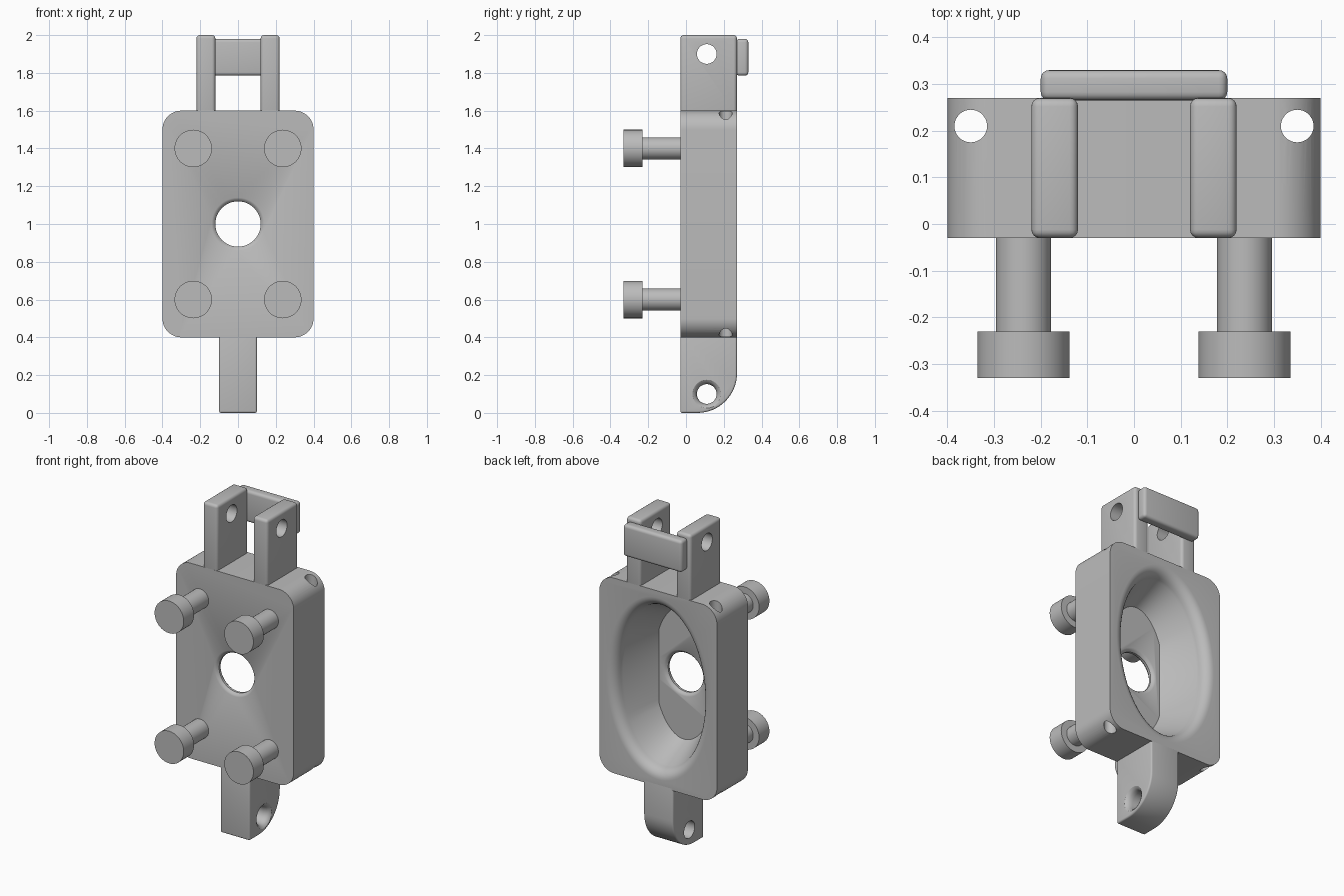
import bpy, bmesh, math
from mathutils import Vector

if "Cube" in bpy.data.objects:
    bpy.data.objects.remove(bpy.data.objects["Cube"])

grey = bpy.data.materials.new("plain grey")
grey.diffuse_color = (0.5, 0.5, 0.5, 1)
grey.use_nodes = True
grey.node_tree.nodes["Principled BSDF"].inputs["Base Color"].default_value = grey.diffuse_color


def loft(name, rings):
    """Closed solid skinned through rings of equal point count."""
    bm = bmesh.new()
    rows = [[bm.verts.new(p) for p in ring] for ring in rings]
    n = len(rows[0])
    for a, b in zip(rows, rows[1:]):
        for i in range(n):
            j = (i + 1) % n
            bm.faces.new((a[i], a[j], b[j], b[i]))
    bm.faces.new(rows[0][::-1])
    bm.faces.new(rows[-1])
    bmesh.ops.recalc_face_normals(bm, faces=bm.faces)
    mesh = bpy.data.meshes.new(name)
    bm.to_mesh(mesh)
    bm.free()
    mesh.materials.append(grey)
    ob = bpy.data.objects.new(name, mesh)
    bpy.context.collection.objects.link(ob)
    return ob


def turned(name, centre, axis, profile, n=48):
    """Round solid along an axis; profile holds (position, radius)."""
    rings = []
    for pos, r in profile:
        ring = []
        for i in range(n):
            t = 2 * math.pi * i / n
            p = Vector(centre)
            p[axis] = pos
            p[(axis + 1) % 3] += r * math.cos(t)
            p[(axis + 2) % 3] += r * math.sin(t)
            ring.append(p)
        rings.append(ring)
    return loft(name, rings)


def box(name, x0, x1, y0, y1, z0, z1):
    return loft(name, [[(x0, y0, z), (x1, y0, z), (x1, y1, z), (x0, y1, z)] for z in (z0, z1)])


def apply(ob, kind, **props):
    mod = ob.modifiers.new(kind, kind)
    for key, val in props.items():
        setattr(mod, key, val)
    bpy.context.view_layer.objects.active = ob
    bpy.ops.object.modifier_apply(modifier=mod.name)


def round_edges(ob, width):
    apply(ob, 'BEVEL', width=width, segments=4, limit_method='ANGLE', angle_limit=math.radians(40))


def cut(ob, cutter):
    apply(ob, 'BOOLEAN', operation='DIFFERENCE', solver='EXACT', object=cutter)
    bpy.data.objects.remove(cutter)


# Rounded plate body
outline = []
for k, (sx, sz) in enumerate(((1, 1), (-1, 1), (-1, -1), (1, -1))):
    for i in range(13):
        t = math.pi / 2 * (k + i / 12)
        outline.append((sx * 0.3 + 0.1 * math.cos(t), 1 + sz * 0.5 + 0.1 * math.sin(t)))
body = loft("body", [[(x, y, z) for x, z in outline] for y in (-0.03, 0.27)])

# Oval bowl in the back: flat-sided floor, sloping wall, rounded lip
levels = [(0.02, 0.205, 0.405, 0.17), (0.20, 0.287, 0.492, 1)]
for i in range(1, 8):
    t = math.pi / 2 * i / 7
    k = 0.063 * (1 - math.cos(t))
    levels.append((0.20 + 0.07 * math.sin(t), 0.29 + k, 0.495 + k, 1))
levels.append((0.30, 0.353, 0.558, 1))
bowl = []
for y, a, b, limit in levels:
    ring = []
    for i in range(96):
        t = 2 * math.pi * i / 96
        x = max(-limit, min(limit, a * math.cos(t)))
        ring.append((x, y, 1 + b * math.sin(t)))
    bowl.append(ring)
cut(body, loft("bowl_cutter", bowl))

# Centre hole with softened rims, and two upright holes near the sides
cut(body, turned("hole_cutter", (0, 0, 1), 1,
                 [(-0.06, 0.14), (-0.03, 0.14), (-0.024, 0.129), (-0.012, 0.12),
                  (0.002, 0.12), (0.014, 0.129), (0.02, 0.14), (0.06, 0.14)]))
for s in (-1, 1):
    cut(body, turned("side_hole_cutter", (s * 0.35, 0.21, 0), 2, [(0.3, 0.035), (1.7, 0.035)], 32))

# Two upper arms with a cross hole
for side, s in (("left", -1), ("right", 1)):
    arm = box(side + "_arm", s * 0.17 - 0.05, s * 0.17 + 0.05, -0.03, 0.27, 1.58, 2.0)
    round_edges(arm, 0.018)
    cut(arm, turned("arm_hole_cutter", (0, 0.11, 1.9), 0, [(s * 0.05, 0.052), (s * 0.3, 0.052)]))

# Bar across the back of the arms
bar = box("back_bar", -0.2, 0.2, 0.265, 0.33, 1.785, 1.98)
round_edges(bar, 0.018)

# Lower tab with a rounded back corner
side = [(-0.03, 0.42), (-0.03, 0)]
for i in range(17):
    t = math.pi / 2 * i / 16
    side.append((0.06 + 0.21 * math.sin(t), 0.21 - 0.21 * math.cos(t)))
side.append((0.27, 0.42))
tab = loft("lower_tab", [[(x, y, z) for y, z in side] for x in (-0.1, 0.1)])
round_edges(tab, 0.01)
cut(tab, turned("tab_hole_cutter", (0, 0.11, 0.1), 0,
                [(-0.2, 0.052), (0.06, 0.052), (0.08, 0.056), (0.093, 0.064), (0.1, 0.075), (0.2, 0.075)]))

# Four bolts on the front
for row, z in (("lower", 0.6), ("upper", 1.4)):
    for col, x in (("left", -0.237), ("right", 0.237)):
        turned(f"{row}_{col}_bolt", (x, 0, z), 1,
               [(-0.33, 0.099), (-0.23, 0.099), (-0.23, 0.059), (-0.025, 0.059)])

# Smooth shading with crisp edges
for ob in bpy.context.scene.objects:
    ob.select_set(True)
bpy.context.view_layer.objects.active = body
bpy.ops.object.shade_smooth_by_angle(angle=math.radians(30))
